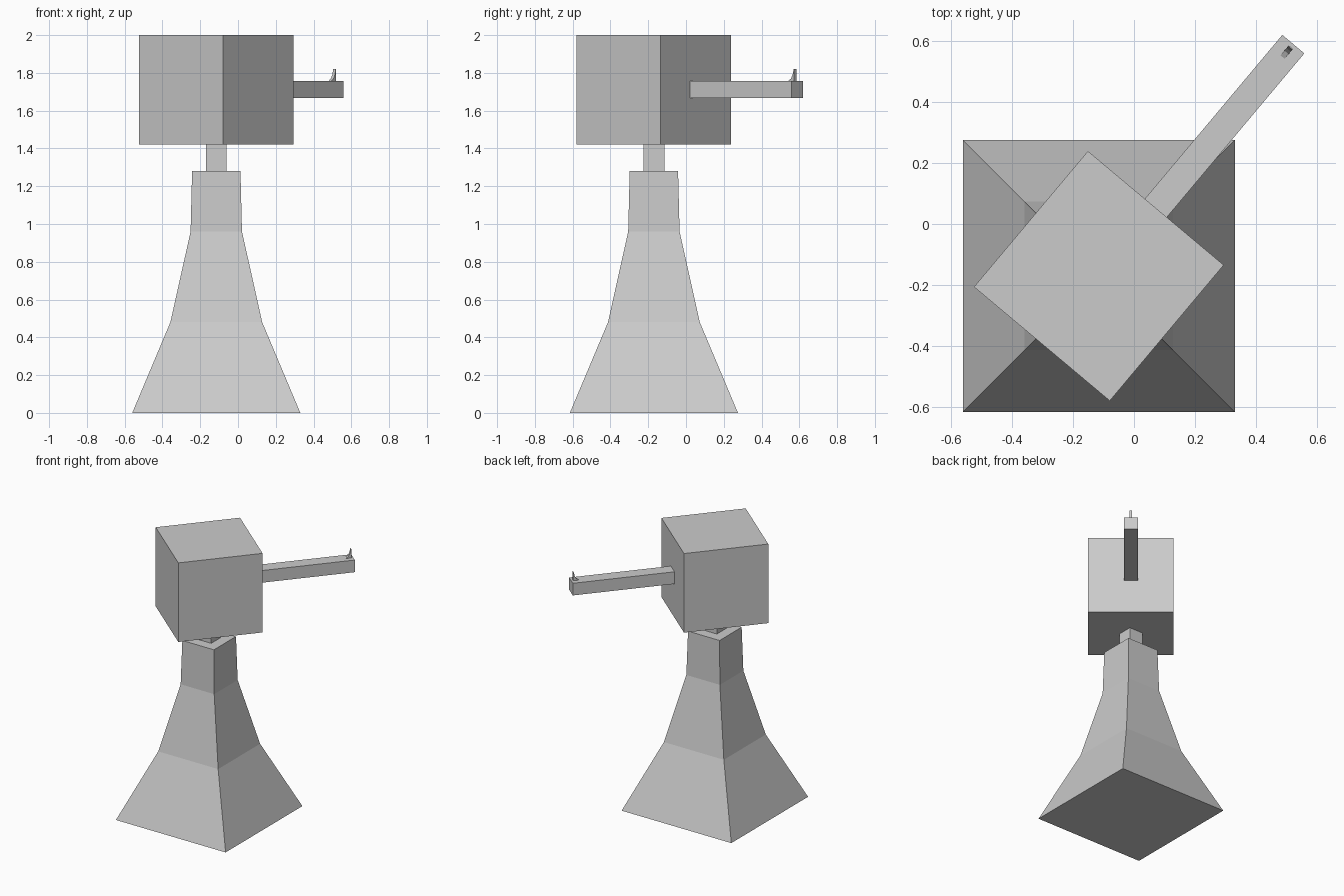
import bpy, bmesh
from math import radians
from mathutils import Matrix

if "Cube" in bpy.data.objects:
    bpy.data.objects.remove(bpy.data.objects["Cube"])

# Shared vertical axis of the tower and the swivelled head
AXIS = Matrix.Translation((-0.115, -0.17, 0))
HEAD = AXIS @ Matrix.Rotation(radians(50), 4, 'Z')


def finish(name, bm, matrix):
    bmesh.ops.recalc_face_normals(bm, faces=bm.faces)
    mesh = bpy.data.meshes.new(name)
    bm.to_mesh(mesh)
    bm.free()
    obj = bpy.data.objects.new(name, mesh)
    obj.matrix_world = matrix
    bpy.context.collection.objects.link(obj)


def box(name, lo, hi, matrix):
    bm = bmesh.new()
    bmesh.ops.create_cube(bm, size=1)
    for v in bm.verts:
        v.co = [a + (c + 0.5) * (b - a) for a, b, c in zip(lo, hi, v.co)]
    finish(name, bm, matrix)


def square_loft(name, levels, matrix):
    bm = bmesh.new()
    rings = [[bm.verts.new((sx * h, sy * h, z))
              for sx, sy in ((-1, -1), (1, -1), (1, 1), (-1, 1))] for z, h in levels]
    for a, b in zip(rings, rings[1:]):
        for i in range(4):
            j = (i + 1) % 4
            bm.faces.new((a[i], a[j], b[j], b[i]))
    bm.faces.new(rings[0])
    bm.faces.new(rings[-1])
    finish(name, bm, matrix)


def fin(name, profile, width, matrix):
    bm = bmesh.new()
    face = bm.faces.new([bm.verts.new((x, -width / 2, z)) for x, z in profile])
    ext = bmesh.ops.extrude_face_region(bm, geom=[face], use_keep_orig=True)
    for v in ext['geom']:
        if isinstance(v, bmesh.types.BMVert):
            v.co.y += width
    finish(name, bm, matrix)


# Flared square tower: (height, half width)
square_loft("tower", [(0, 0.445), (0.48, 0.243), (0.96, 0.136), (1.28, 0.128)], AXIS)

# Neck joining tower and head
box("neck", (-0.055, -0.055, 1.28), (0.055, 0.055, 1.42), AXIS)

# Turret head
box("turret_head", (-0.29, -0.29, 1.42), (0.29, 0.29, 2.0), HEAD)

# Barrel
box("barrel", (0.29, -0.047, 1.668), (0.99, 0.047, 1.757), HEAD)

# Front sight with a concave rear edge
fin("front_sight", [(0.935, 1.757), (0.955, 1.770), (0.966, 1.790), (0.974, 1.821),
                    (0.977, 1.821), (0.977, 1.757)], 0.018, HEAD)
